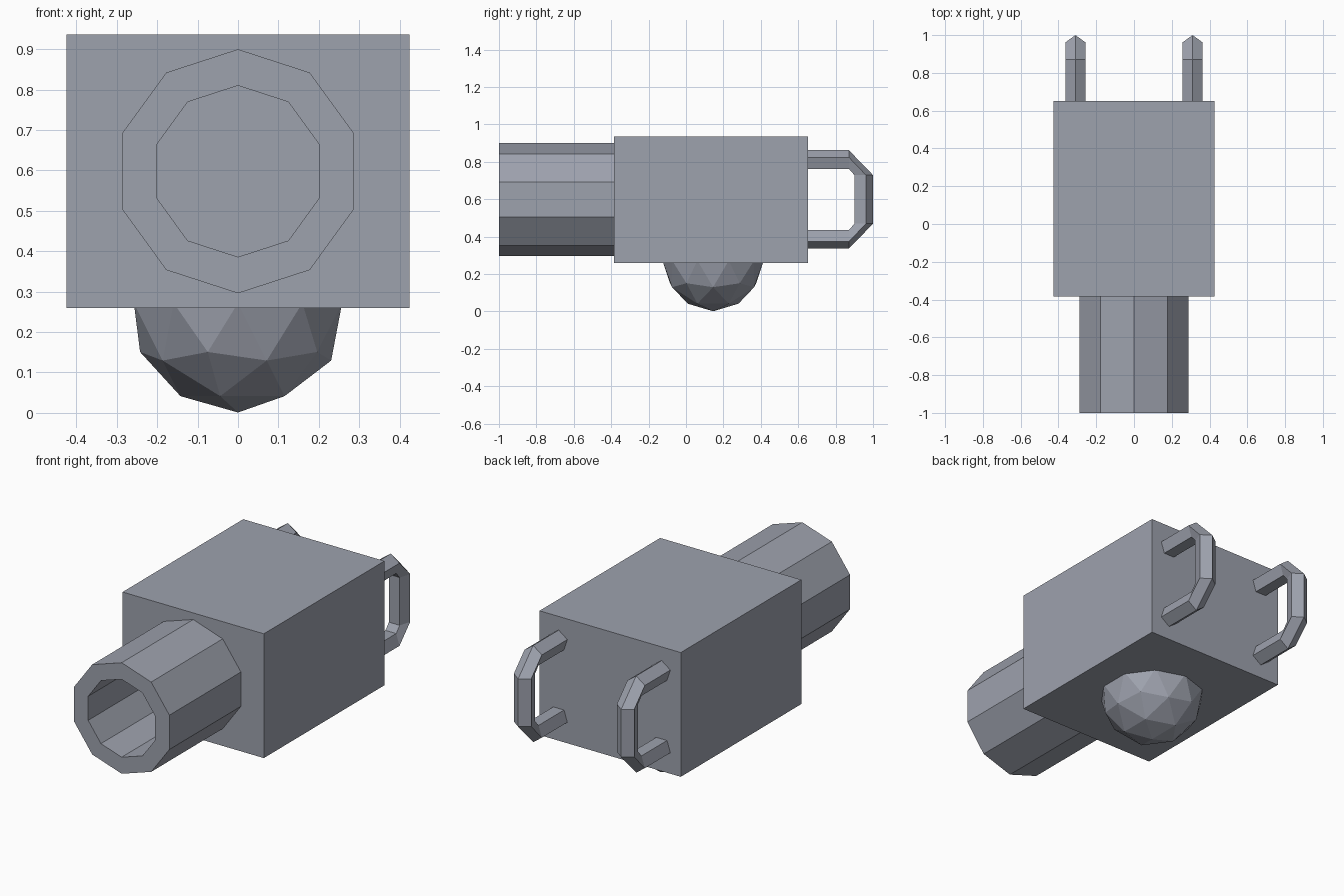
import bpy, bmesh, math
from mathutils import Vector

if "Cube" in bpy.data.objects:
    bpy.data.objects.remove(bpy.data.objects["Cube"])

grey = bpy.data.materials.new("blue_grey")
grey.diffuse_color = (0.34, 0.36, 0.42, 1)
grey.use_nodes = True
grey.node_tree.nodes["Principled BSDF"].inputs["Base Color"].default_value = grey.diffuse_color


def finish(name, bm):
    bmesh.ops.recalc_face_normals(bm, faces=bm.faces)
    mesh = bpy.data.meshes.new(name)
    bm.to_mesh(mesh)
    bm.free()
    mesh.materials.append(grey)
    ob = bpy.data.objects.new(name, mesh)
    bpy.context.collection.objects.link(ob)
    return ob


def bridge(bm, a, b):
    n = len(a)
    for i in range(n):
        j = (i + 1) % n
        bm.faces.new((a[i], a[j], b[j], b[i]))


# main body box
bm = bmesh.new()
bmesh.ops.create_cube(bm, size=1)
for v in bm.verts:
    v.co = Vector((v.co.x * 0.85, 0.1335 + v.co.y * 1.037, 0.598 + v.co.z * 0.676))
finish("body", bm)

# ten-sided hollow barrel on the front
bm = bmesh.new()


def decagon(radius, y):
    return [bm.verts.new((radius * math.sin(i * math.pi / 5), y,
                          0.598 + radius * math.cos(i * math.pi / 5)))
            for i in range(10)]


rings = [decagon(0.302, -0.385), decagon(0.302, -1.0),
         decagon(0.212, -1.0), decagon(0.212, -0.385)]
for a, b in zip(rings, rings[1:]):
    bridge(bm, a, b)
finish("barrel", bm)

# faceted ball under the body
bm = bmesh.new()
bmesh.ops.create_icosphere(bm, subdivisions=2, radius=0.271)
bmesh.ops.translate(bm, verts=bm.verts, vec=(0, 0.145, 0.272))
finish("bottom_ball", bm)

# two rear handles: five-sided bar, ridge facing outward
# path: (y, z, outward direction angle in the yz plane)
path = [(0.64, 0.807, 90), (0.871, 0.807, 90), (0.945, 0.729, 0),
        (0.945, 0.469, 0), (0.871, 0.391, -90), (0.64, 0.391, -90)]
for name, x in (("left_handle", -0.31), ("right_handle", 0.31)):
    bm = bmesh.new()
    rings = []
    for y, z, deg in path:
        out = Vector((0, math.cos(math.radians(deg)), math.sin(math.radians(deg))))
        rings.append([bm.verts.new(Vector((x, y, z))
                      + 0.055 * (out * math.cos(t) + Vector((1, 0, 0)) * math.sin(t)))
                      for t in (k * math.tau / 5 for k in range(5))])
    for a, b in zip(rings, rings[1:]):
        bridge(bm, a, b)
    bm.faces.new(rings[0])
    bm.faces.new(rings[-1])
    finish(name, bm)
